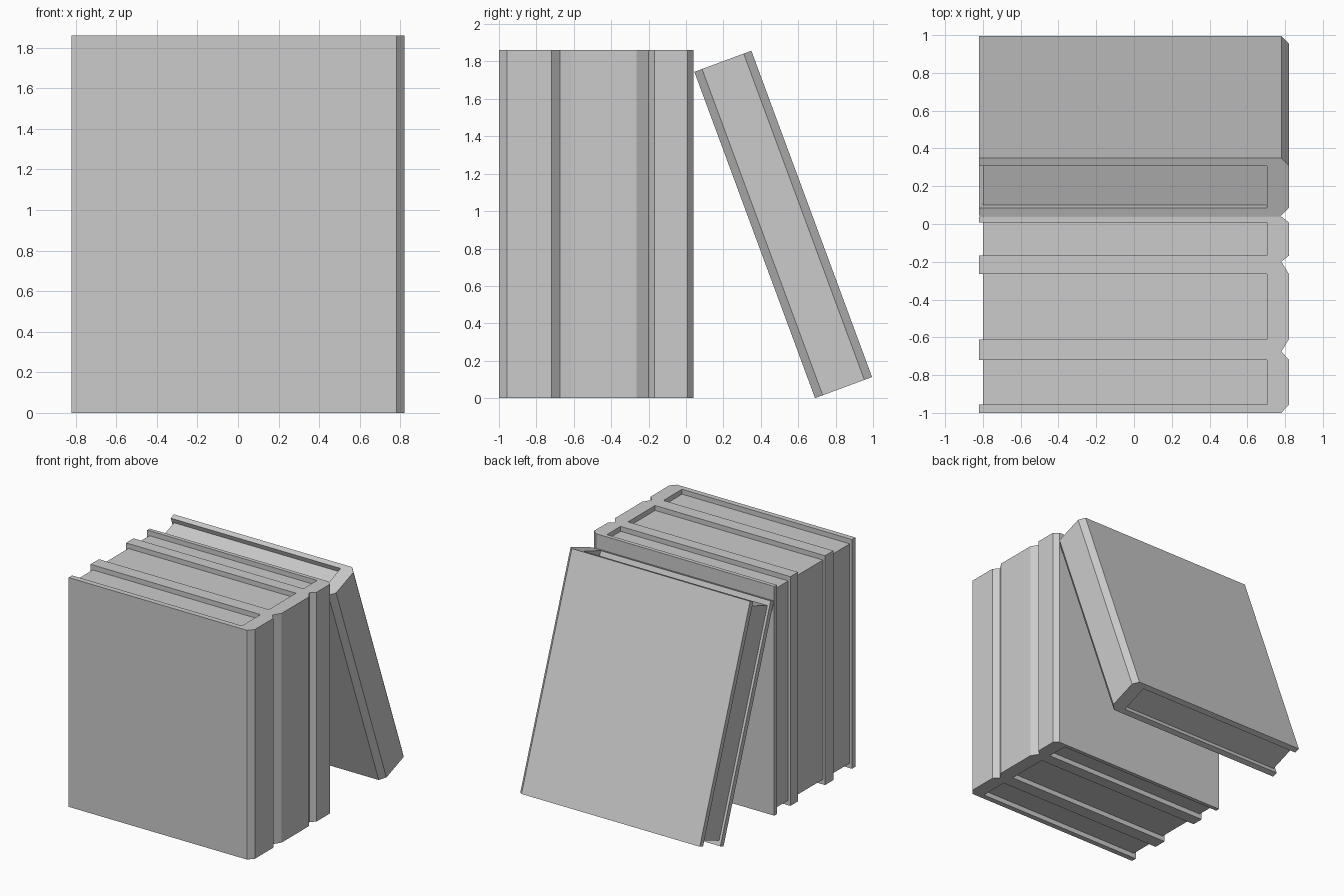
import bpy
import bmesh
import math

cube = bpy.data.objects.get("Cube")
if cube:
    bpy.data.objects.remove(cube, do_unlink=True)

HEIGHT = 1.86
FORE_EDGE, SPINE = -0.82, 0.82
COVER_RATIO = 0.135   # cover board thickness relative to the book
RECESS = 0.04         # how far the pages sit inside the cover

grey = bpy.data.materials.new("plain_grey")
grey.use_nodes = True
grey.diffuse_color = (0.6, 0.6, 0.6, 1)
grey.node_tree.nodes["Principled BSDF"].inputs["Base Color"].default_value = (0.6, 0.6, 0.6, 1)


def extrude_profile(name, points, z0, z1):
    """Extrude a flat outline upwards into a solid."""
    bm = bmesh.new()
    face = bm.faces.new([bm.verts.new((x, y, z0)) for x, y in points])
    solid = bmesh.ops.extrude_face_region(bm, geom=[face])["geom"]
    top = [v for v in solid if isinstance(v, bmesh.types.BMVert)]
    bmesh.ops.translate(bm, verts=top, vec=(0, 0, z1 - z0))
    bmesh.ops.recalc_face_normals(bm, faces=bm.faces)
    mesh = bpy.data.meshes.new(name)
    bm.to_mesh(mesh)
    bm.free()
    mesh.materials.append(grey)
    obj = bpy.data.objects.new(name, mesh)
    bpy.context.collection.objects.link(obj)
    return obj


def book(name, front, thickness, lean=0.0):
    """Hinged cover with a chamfered spine, wrapped round a block of pages."""
    board = thickness * COVER_RATIO
    inner, shoulder = 0.705, SPINE - 0.04
    half = [(inner, board), (FORE_EDGE, board), (FORE_EDGE, 0),
            (shoulder, 0), (SPINE, board)]
    other = [(x, thickness - y) for x, y in reversed(half)]
    cover = extrude_profile(name + "_cover", half + other, 0, HEIGHT)

    page_outline = [(FORE_EDGE + 0.02, board), (inner, board),
                    (inner, thickness - board), (FORE_EDGE + 0.02, thickness - board)]
    pages = extrude_profile(name + "_pages", page_outline, RECESS, HEIGHT - RECESS)

    for part in (cover, pages):
        part.location.y = front
        part.rotation_euler.x = math.radians(lean)


# Three upright books side by side, and one leaning on them
book("front_book", -1.0, 0.325)
book("thick_book", -0.675, 0.475)
book("thin_book", -0.2, 0.24)
book("leaning_book", 0.69, 0.325, lean=20.3)
